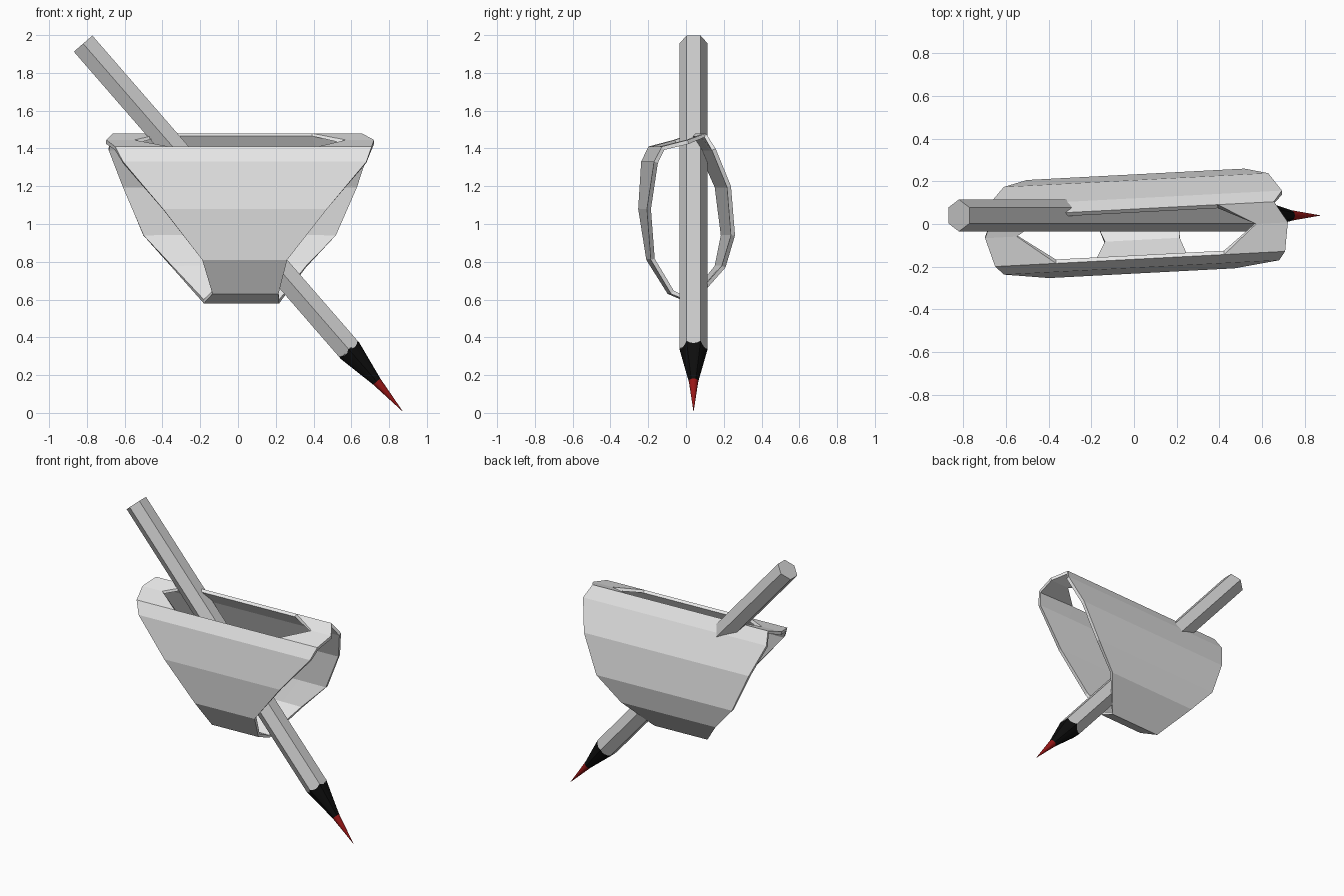
import bpy, math
from mathutils import Vector, Matrix

if "Cube" in bpy.data.objects:
    bpy.data.objects.remove(bpy.data.objects["Cube"])


def material(name, rgb):
    m = bpy.data.materials.new(name)
    m.diffuse_color = (*rgb, 1)
    m.use_nodes = True
    m.node_tree.nodes["Principled BSDF"].inputs["Base Color"].default_value = m.diffuse_color
    return m


WHITE = material("pale_grey", (0.8, 0.8, 0.8))
GREY = material("mid_grey", (0.6, 0.6, 0.6))
BLACK = material("black", (0.004, 0.004, 0.004))
RED = material("dark_red", (0.32, 0.008, 0.008))


def add_mesh(name, verts, faces, mat):
    me = bpy.data.meshes.new(name)
    me.from_pydata(verts, [], faces)
    me.materials.append(mat)
    me.update()
    ob = bpy.data.objects.new(name, me)
    bpy.context.collection.objects.link(ob)
    return ob


# Pencil: sections along a slanted axis
START = Vector((-0.82, 0.04, 1.955))
TIP = Vector((0.87, 0.04, 0.01))
AXIS = (TIP - START).normalized()
LENGTH = (TIP - START).length
SIDE = Vector((0, 1, 0))
UP = AXIS.cross(SIDE)
N = 24


def section(dist, radius, hexagon=False, scallop=0.0):
    pts = []
    for i in range(N):
        a = 2 * math.pi * i / N
        r = radius
        d = dist
        if hexagon:
            k = math.cos(math.pi / 6) / math.cos(a % (math.pi / 3) - math.pi / 6)
            r = radius * k
            d += scallop * (1 - k) / (1 - math.cos(math.pi / 6))
        pts.append(START + AXIS * d + SIDE * (r * math.cos(a)) + UP * (r * math.sin(a)))
    return pts


def loft(name, a, b, mat):
    faces = [(i, (i + 1) % N, N + (i + 1) % N, N + i) for i in range(N)]
    faces += [tuple(range(N))[::-1], tuple(range(N, 2 * N))]
    return add_mesh(name, a + b, faces, mat)


shoulder = section(2.141, 0.075, True, 0.015)
collar = section(2.37, 0.025)
loft("pencil_body", section(0, 0.075, True), shoulder, GREY)
loft("pencil_cone", shoulder, collar, BLACK)
loft("pencil_lead", collar, section(LENGTH, 0.001), RED)

# Band: closed loop in y-z, wide at the top and narrow at the bottom
# rows: y, z, left x, right x, inner column position
ROWS = [
    (-0.09, 0.63, -0.14, 0.21, 0.6),
    (-0.20, 0.81, -0.20, 0.25, 0.6),
    (-0.232, 1.08, -0.41, 0.46, 0.6),
    (-0.205, 1.33, -0.62, 0.67, 0.6),
    (-0.165, 1.41, -0.66, 0.70, 0.58),   # front rim
    (-0.03, 1.445, -0.70, 0.72, 0.79),   # end straps
    (0.07, 1.48, -0.66, 0.66, 0.6),      # back rim
    (0.12, 1.40, -0.68, 0.70, 0.6),
    (0.205, 1.20, -0.60, 0.64, 0.6),
    (0.232, 0.94, -0.49, 0.53, 0.6),
    (0.19, 0.77, -0.34, 0.37, 0.6),
    (0.03, 0.58, -0.18, 0.22, 0.6),
]
FRONT_RIM, BACK_RIM = 4, 6
TURN = Matrix.Rotation(math.radians(3), 3, 'Z')
verts = []
for y, z, xl, xr, h in ROWS:
    mid, half = (xl + xr) / 2, (xr - xl) / 2
    verts += [TURN @ Vector((mid + u * half, y, z)) for u in (-1, -h, h, 1)]

faces = []
for r in range(len(ROWS)):
    nxt = (r + 1) % len(ROWS)
    for c in range(3):
        # open mouth between the front and back rims
        if FRONT_RIM <= r < BACK_RIM and c == 1:
            continue
        faces.append((r * 4 + c, r * 4 + c + 1, nxt * 4 + c + 1, nxt * 4 + c))
band = add_mesh("open_band", verts, faces, WHITE)
wall = band.modifiers.new("wall", 'SOLIDIFY')
wall.thickness = 0.022
wall.offset = -1
